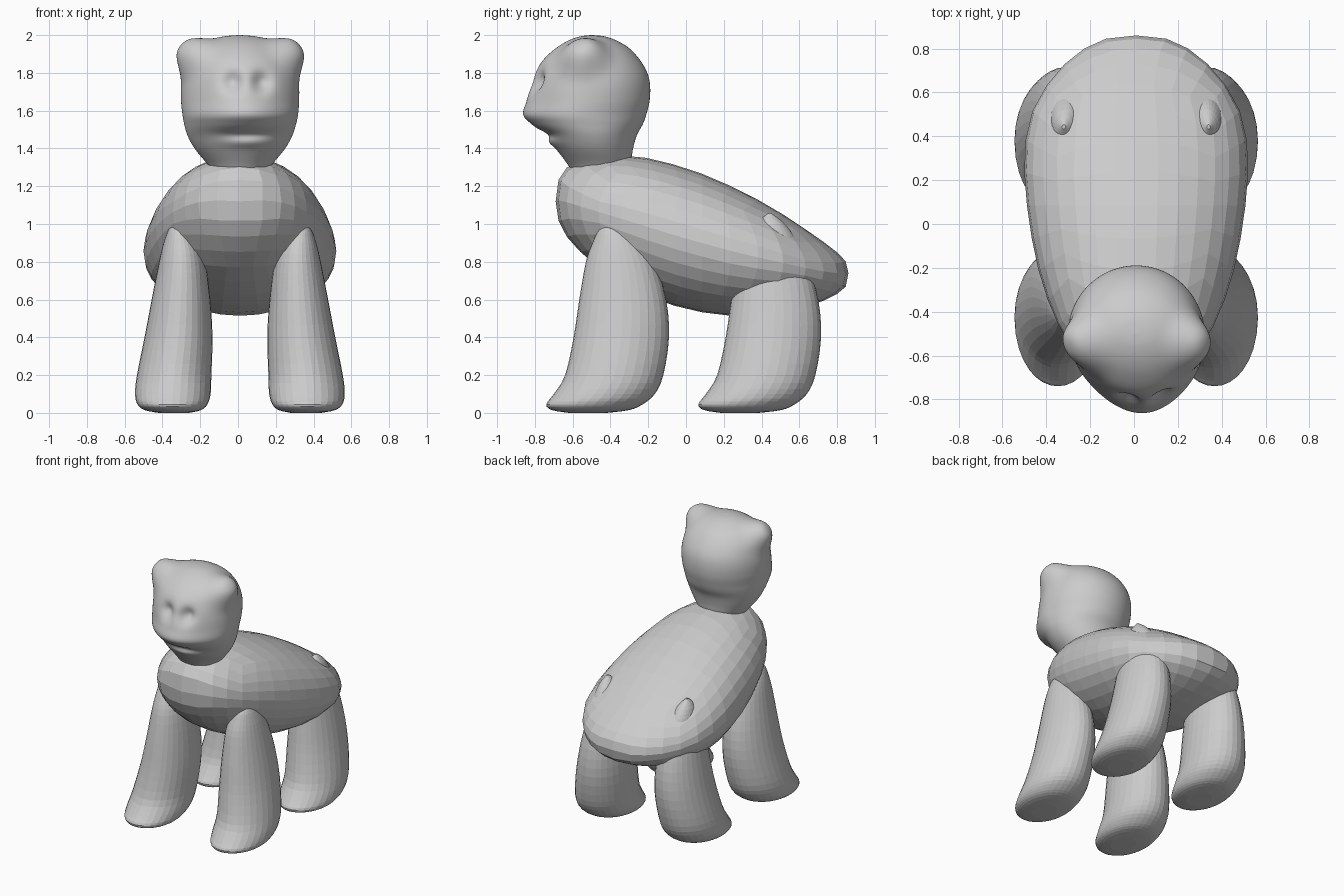
import bpy, bmesh, math
from mathutils import Vector

if "Cube" in bpy.data.objects:
    bpy.data.objects.remove(bpy.data.objects["Cube"])

CX = 0.01  # whole figure sits slightly right of centre


def spline(keys, n):
    """Resample a table of section keys smoothly to n rows."""
    out, m = [], len(keys) - 1
    for i in range(n):
        u = i * m / (n - 1)
        k = min(int(u), m - 1)
        t = u - k
        p = [keys[max(0, min(m, k + d))] for d in (-1, 0, 1, 2)]
        out.append([0.5 * (2 * b + (c - a) * t + (2 * a - 5 * b + 4 * c - d) * t * t
                           + (3 * b - a - 3 * c + d) * t ** 3)
                    for a, b, c, d in zip(*p)])
    return out


def finish(name, bm, smooth):
    bmesh.ops.recalc_face_normals(bm, faces=bm.faces)
    for f in bm.faces:
        f.smooth = smooth
    me = bpy.data.meshes.new(name)
    bm.to_mesh(me)
    bm.free()
    ob = bpy.data.objects.new(name, me)
    bpy.context.collection.objects.link(ob)


def loft(name, keys, rings, segs, warp=None, smooth=False):
    """Skin oval sections stacked in z: (z, front, back, half width, centre x)."""
    bm = bmesh.new()
    rows = []
    for z, lo, hi, hw, cx in spline(keys, rings):
        row = []
        for j in range(segs):
            t = 2 * math.pi * j / segs
            co = (cx + max(hw, 0.002) * math.cos(t),
                  (lo + hi) / 2 + (hi - lo) / 2 * math.sin(t), max(z, 0))
            row.append(bm.verts.new(warp(*co) if warp else co))
        rows.append(row)
    for r, q in zip(rows, rows[1:]):
        for j in range(segs):
            k = (j + 1) % segs
            bm.faces.new((r[j], r[k], q[k], q[j]))
    bm.faces.new(rows[0])
    bm.faces.new(rows[-1])
    finish(name, bm, smooth)


# Body: cube rounded into an egg sloping to the rear; keys (y, bottom, top, half width)
body = spline([(-0.69, 1.12, 1.12, 0.0), (-0.67, 1.00, 1.25, 0.14), (-0.62, 0.92, 1.305, 0.23),
               (-0.5, 0.80, 1.35, 0.33), (-0.3, 0.67, 1.362, 0.415), (-0.1, 0.58, 1.325, 0.465),
               (0.1, 0.53, 1.26, 0.495), (0.3, 0.513, 1.17, 0.505), (0.5, 0.535, 1.06, 0.475),
               (0.68, 0.575, 0.94, 0.37), (0.8, 0.63, 0.85, 0.235), (0.847, 0.67, 0.80, 0.13),
               (0.86, 0.74, 0.74, 0.0)], 400)
bm = bmesh.new()
bmesh.ops.create_cube(bm, size=2)
bmesh.ops.subdivide_edges(bm, edges=bm.edges[:], cuts=7, use_grid_fill=True)
for v in bm.verts:
    d = Vector([math.tan(c * math.pi / 4) for c in v.co]).normalized()
    y = 0.085 + 0.775 * d.y
    _, lo, hi, hw = min(body, key=lambda r: abs(r[0] - y))
    t = math.atan2(d.z, d.x)
    v.co = (CX + 1.01 * hw * math.cos(t), y, (lo + hi) / 2 + (hi - lo) / 2 * math.sin(t))
finish("body", bm, False)

# Legs: tapering columns with pointed toes
leg = [(0.0, -0.62, -0.42, 0.08, 0.35), (0.015, -0.71, -0.30, 0.15, 0.355),
       (0.045, -0.74, -0.23, 0.185, 0.357), (0.1, -0.70, -0.165, 0.2, 0.355),
       (0.2, -0.64, -0.12, 0.197, 0.348), (0.4, -0.595, -0.09, 0.18, 0.325),
       (0.6, -0.565, -0.105, 0.155, 0.312), (0.8, -0.53, -0.165, 0.122, 0.306),
       (0.9, -0.495, -0.23, 0.092, 0.312), (0.97, -0.46, -0.305, 0.055, 0.322),
       (1.015, -0.405, -0.385, 0.008, 0.33)]


def rear(x, y, z):
    lift = max(0, z - 0.85)
    return x, y + 0.805 + 0.2 * lift, z + 0.25 * lift


for side, label in ((-1, "left"), (1, "right")):
    keys = [k[:4] + (CX + side * k[4],) for k in leg]
    loft("front_leg_" + label, keys, 31, 32)
    loft("back_leg_" + label, keys, 31, 32, warp=rear)


# Head: smooth loft with sculpted ears, eye sockets and mouth
def bump(p, centre, radius, power=1):
    return math.exp(-sum(((a - b) / r) ** 2 for a, b, r in zip(p, centre, radius)) ** power)


def sculpt(x, y, z):
    p = (x, y, z)
    front = max(0, (-0.5 - y) / 0.36)
    dx = dy = dz = 0
    for s in (-1, 1):
        e = bump(p, (CX + s * 0.24, -0.55, 1.885), (0.11, 0.12, 0.11), 1.6)
        dx += s * 0.062 * e
        dz += 0.05 * e
        dy += 0.05 * bump(p, (0.03 + s * 0.085, -0.78, 1.75), (0.055, 0.12, 0.055))
    dy += 0.02 * bump(p, (0.04, -0.74, 1.475), (0.15, 0.12, 0.025))
    dy -= 0.012 * bump(p, (0.04, -0.72, 1.43), (0.13, 0.12, 0.025))
    taper = 1 - 0.2 * front ** 2
    return CX + (x - CX) * taper + dx + 0.025 * front, y + dy, z + dz


head = [(1.27, -0.60, -0.33, 0.14), (1.32, -0.63, -0.295, 0.175), (1.40, -0.69, -0.28, 0.24),
        (1.47, -0.745, -0.26, 0.278), (1.53, -0.82, -0.228, 0.296), (1.58, -0.862, -0.21, 0.306),
        (1.65, -0.845, -0.193, 0.312), (1.73, -0.825, -0.19, 0.312), (1.80, -0.80, -0.205, 0.3),
        (1.87, -0.755, -0.245, 0.275), (1.93, -0.69, -0.30, 0.225), (1.97, -0.625, -0.365, 0.16),
        (1.993, -0.56, -0.43, 0.085), (2.0, -0.505, -0.495, 0.006)]
loft("head", [k + (CX,) for k in head], 90, 96, warp=sculpt, smooth=True)
